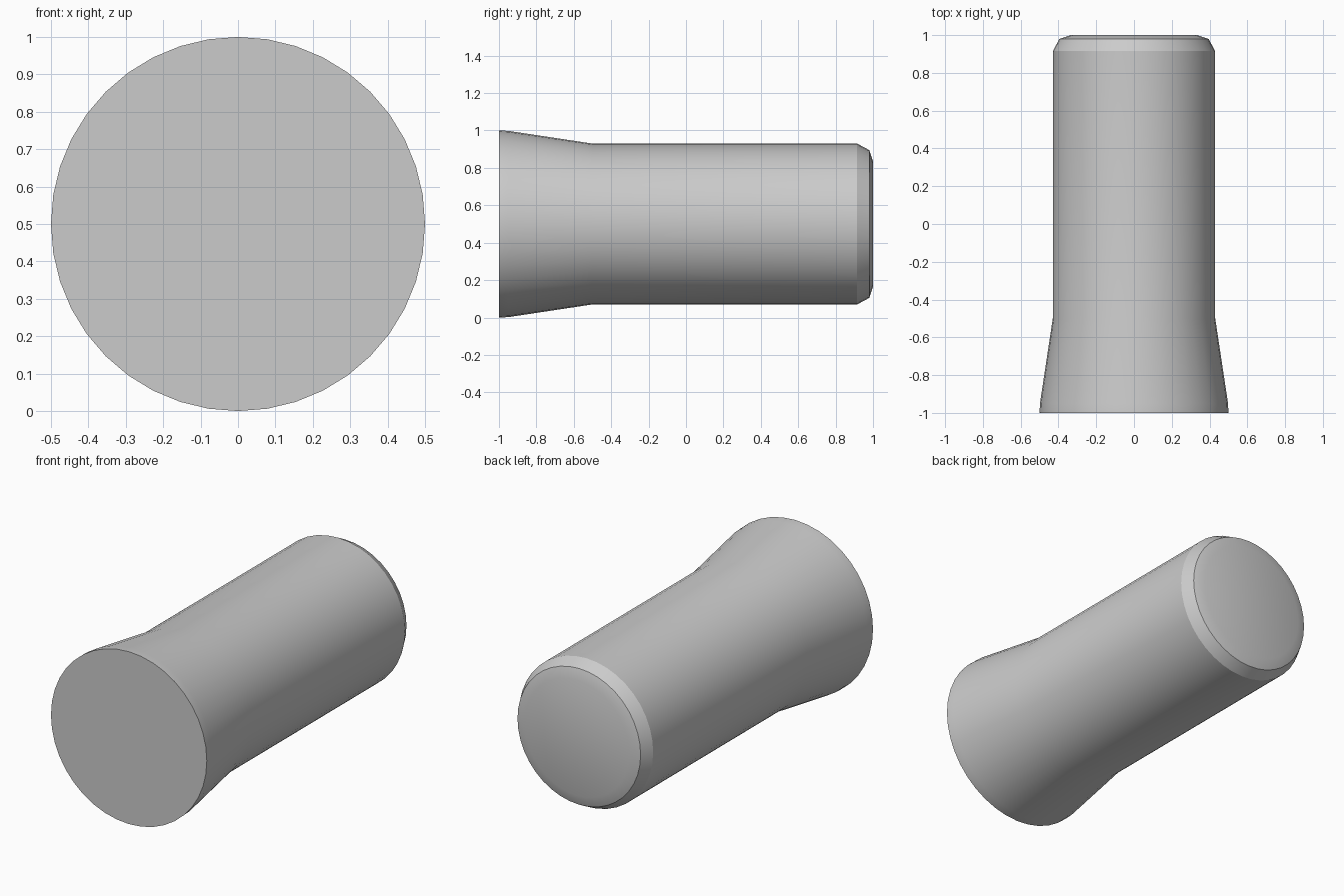
import bpy, bmesh, math

cube = bpy.data.objects.get("Cube")
if cube:
    bpy.data.objects.remove(cube)

SIDES = 40
CENTRE_Z = 0.5

# Profile from flared front to chamfered back: (y, radius)
PROFILE = [(-1, 0.5), (-0.95, 0.498), (-0.5, 0.43),
           (0.915, 0.43), (0.98, 0.395), (1, 0.335)]

grey = bpy.data.materials.new("plain_grey")
grey.use_nodes = True
grey.diffuse_color = (0.6, 0.6, 0.6, 1)
grey.node_tree.nodes["Principled BSDF"].inputs["Base Color"].default_value = grey.diffuse_color


def ring(bm, y, radius):
    angles = [math.tau * i / SIDES for i in range(SIDES)]
    return [bm.verts.new((radius * math.sin(a), y, CENTRE_Z + radius * math.cos(a)))
            for a in angles]


# Flared peg, turned about the y axis
bm = bmesh.new()
rings = [ring(bm, y, r) for y, r in PROFILE]
for a, b in zip(rings, rings[1:]):
    for i in range(SIDES):
        j = (i + 1) % SIDES
        bm.faces.new((a[i], a[j], b[j], b[i]))

# End caps
bm.faces.new(rings[0])
bm.faces.new(rings[-1])
bmesh.ops.recalc_face_normals(bm, faces=bm.faces)

mesh = bpy.data.meshes.new("flared_peg")
bm.to_mesh(mesh)
bm.free()
mesh.materials.append(grey)
peg = bpy.data.objects.new("flared_peg", mesh)
bpy.context.collection.objects.link(peg)

# Smooth sides with crisp chamfer and front rim
bpy.ops.object.select_all(action="DESELECT")
peg.select_set(True)
bpy.context.view_layer.objects.active = peg
bpy.ops.object.shade_smooth_by_angle(angle=math.radians(22))
